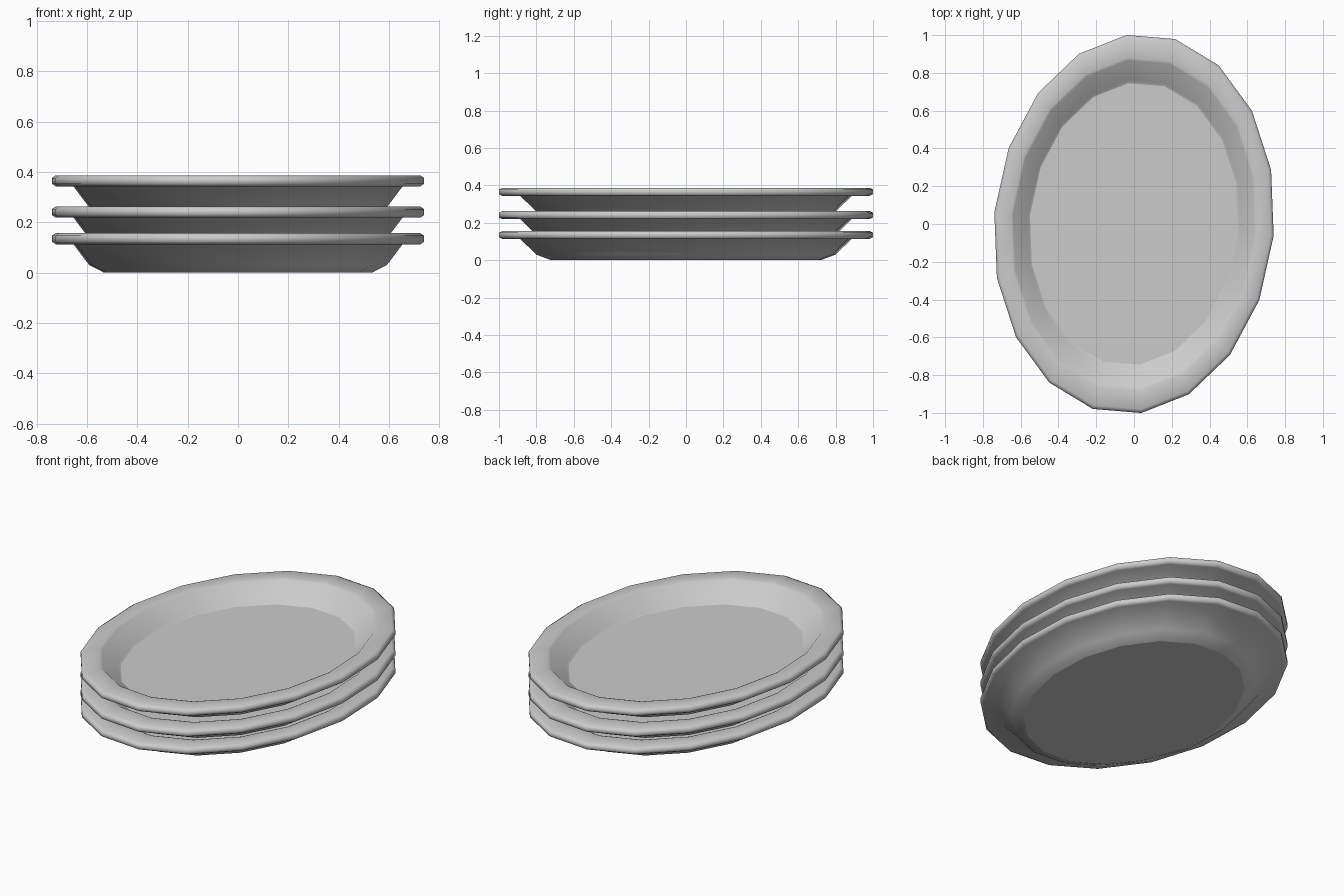
import bpy, bmesh
from math import sin, cos, radians

cube = bpy.data.objects.get("Cube")
if cube:
    bpy.data.objects.remove(cube, do_unlink=True)

SIDES = 18

# Glazed pale grey
grey = bpy.data.materials.new("pale_grey")
grey.use_nodes = True
colour = (0.6, 0.6, 0.6, 1)
grey.diffuse_color = colour
grey.node_tree.nodes["Principled BSDF"].inputs["Base Color"].default_value = colour

# Wall section from underside, round the rim, to the floor: (scale, height)
SECTION = [(0.72, 0), (0.80, 0.03), (0.885, 0.113), (0.98, 0.113),
           (1, 0.123), (1, 0.147), (0.98, 0.157), (0.88, 0.157),
           (0.865, 0.152), (0.76, 0.062), (0.745, 0.055)]


def oval_ring(bm, scale, z):
    """One slightly skewed oval loop of vertices."""
    ring = []
    for i in range(SIDES):
        a = 360 / SIDES * i
        x = 0.745 * sin(radians(a - 3))
        y = 1.007 * cos(radians(a - 6.5))
        ring.append(bm.verts.new((x * scale, y * scale, z)))
    return ring


def plate(name, height):
    bm = bmesh.new()
    rings = [oval_ring(bm, s, z) for s, z in SECTION]
    for low, high in zip(rings, rings[1:]):
        for i in range(SIDES):
            j = (i + 1) % SIDES
            bm.faces.new((low[i], low[j], high[j], high[i]))
    bm.faces.new(rings[0])
    bm.faces.new(rings[-1])
    bmesh.ops.recalc_face_normals(bm, faces=bm.faces)
    for f in bm.faces:
        f.smooth = len(f.verts) == 4   # floor and base stay flat
    mesh = bpy.data.meshes.new(name)
    bm.to_mesh(mesh)
    bm.free()
    mesh.materials.append(grey)
    obj = bpy.data.objects.new(name, mesh)
    obj.location.z = height
    bpy.context.collection.objects.link(obj)


# Stack of three oval dishes
for name, height in (("bottom_dish", 0), ("middle_dish", 0.106), ("top_dish", 0.23)):
    plate(name, height)
